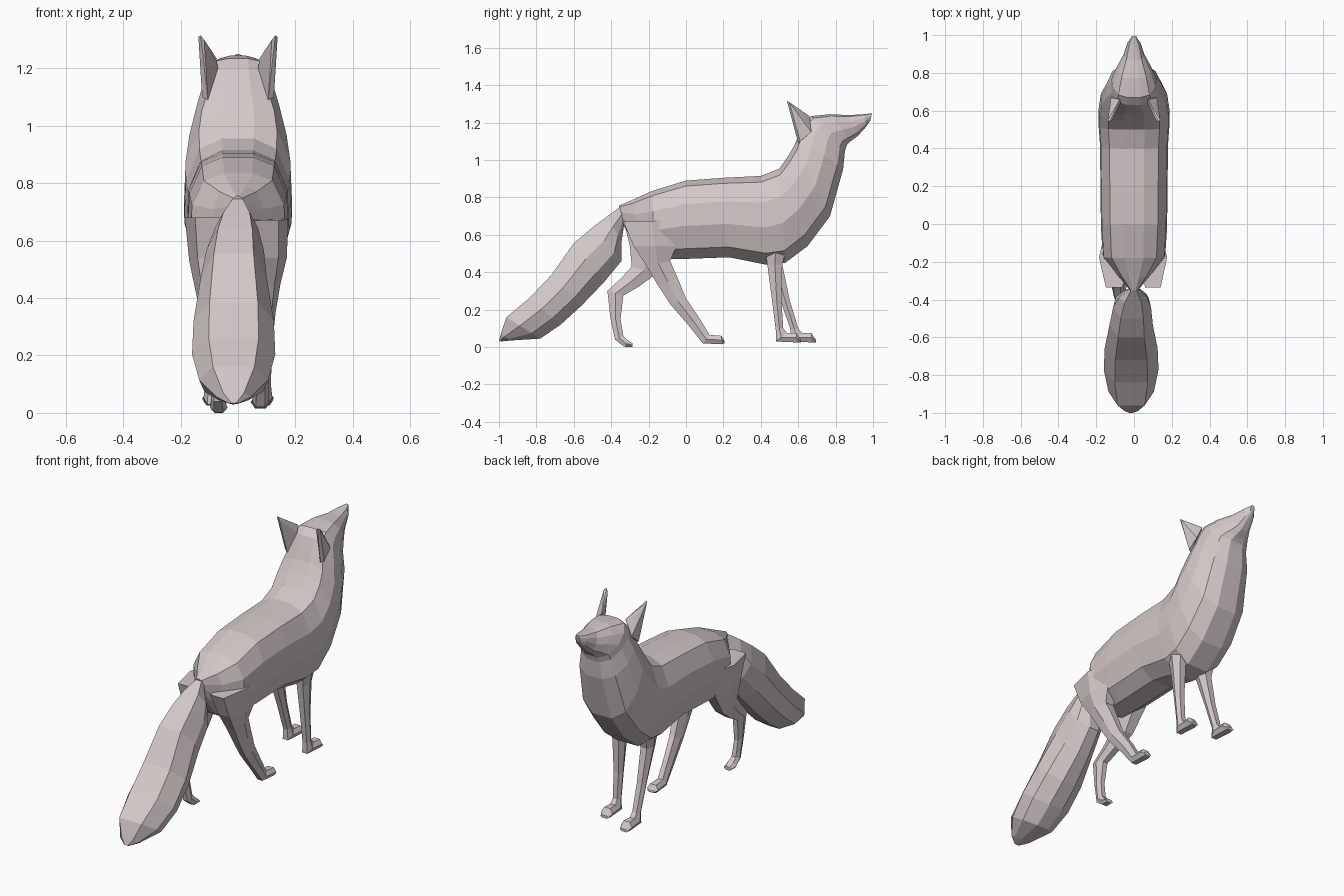
import bpy, bmesh

fur = bpy.data.materials.new("pale_fur")
fur.diffuse_color = (0.66, 0.58, 0.58, 1)

# Half sections: (sideways 0..1, from first edge 0 to second edge 1)
TRUNK = [(0.3, 0), (0.72, 0.07), (0.97, 0.3), (1, 0.58), (0.78, 0.87), (0.35, 1)]
TAIL = [(0.6, 0), (1, 0.4), (0.85, 0.75), (0.3, 1)]
LEG = [(0.55, 0), (1, 0.5), (0.55, 1)]


def finish(name, bm):
    bmesh.ops.recalc_face_normals(bm, faces=bm.faces)
    me = bpy.data.meshes.new(name)
    bm.to_mesh(me)
    bm.free()
    me.materials.append(fur)
    ob = bpy.data.objects.new(name, me)
    bpy.context.collection.objects.link(ob)
    return ob


def loft(name, section, rings):
    """Each ring: (y, z) of one edge, (y, z) of the other edge, x centre, half width."""
    bm = bmesh.new()
    outline = section + [(-u, t) for u, t in reversed(section)]
    n = len(outline)
    loops = []
    for (ya, za), (yb, zb), x, w in rings:
        loops.append([bm.verts.new((x + u * w, ya + (yb - ya) * t, za + (zb - za) * t))
                      for u, t in outline])
    for a, b in zip(loops, loops[1:]):
        for i in range(n):
            j = (i + 1) % n
            bm.faces.new((a[i], a[j], b[j], b[i]))
    bm.faces.new(loops[0])
    bm.faces.new(loops[-1])
    return finish(name, bm)


# Trunk, neck and head in one skin, rump to nose
loft("body", TRUNK, [
    ((-0.36, 0.755), (-0.335, 0.65), 0, 0.02),
    ((-0.28, 0.79), (-0.25, 0.52), 0, 0.09),
    ((-0.18, 0.835), (-0.17, 0.47), 0, 0.165),
    ((0.00, 0.89), (-0.04, 0.47), 0, 0.175),
    ((0.20, 0.905), (0.23, 0.48), 0, 0.178),
    ((0.40, 0.915), (0.43, 0.44), 0, 0.18),
    ((0.50, 0.955), (0.53, 0.45), 0, 0.187),
    ((0.545, 1.02), (0.65, 0.54), 0, 0.188),
    ((0.58, 1.08), (0.77, 0.70), 0, 0.175),
    ((0.60, 1.13), (0.84, 0.95), 0, 0.147),
    ((0.63, 1.20), (0.85, 1.05), 0, 0.122),
    ((0.67, 1.235), (0.86, 1.08), 0, 0.115),
    ((0.77, 1.245), (0.88, 1.10), 0, 0.09),
    ((0.87, 1.24), (0.92, 1.13), 0, 0.055),
    ((0.95, 1.245), (0.965, 1.18), 0, 0.035),
    ((0.995, 1.25), (0.985, 1.21), 0, 0.012),
])

# Bushy tail with a flat upper face
loft("tail", TAIL, [
    ((-0.345, 0.755), (-0.33, 0.66), 0, 0.02),
    ((-0.42, 0.70), (-0.345, 0.56), -0.005, 0.075),
    ((-0.50, 0.64), (-0.345, 0.46), -0.01, 0.10),
    ((-0.60, 0.555), (-0.44, 0.345), -0.015, 0.115),
    ((-0.72, 0.385), (-0.56, 0.22), -0.015, 0.14),
    ((-0.84, 0.26), (-0.67, 0.12), -0.015, 0.145),
    ((-0.96, 0.16), (-0.78, 0.045), -0.015, 0.12),
    ((-0.99, 0.07), (-0.94, 0.035), -0.015, 0.06),
    ((-1.00, 0.035), (-0.99, 0.03), -0.015, 0.015),
])

# Front legs, the left one reaching further forward
for name, x, knee, foot in (("front_leg_right", 0.09, 0.0, 0.0),
                            ("front_leg_left", -0.09, 0.045, 0.08)):
    loft(name, LEG, [
        ((0.42, 0.54), (0.54, 0.54), x, 0.055),
        ((0.435, 0.44), (0.515, 0.44), x, 0.036),
        ((0.46 + knee, 0.25), (0.51 + knee, 0.25), x, 0.028),
        ((0.48 + foot, 0.09), (0.52 + foot, 0.10), x, 0.025),
        ((0.48 + foot, 0.03), (0.54 + foot, 0.075), x, 0.03),
        ((0.59 + foot, 0.025), (0.59 + foot, 0.075), x, 0.035),
        ((0.615 + foot, 0.025), (0.615 + foot, 0.04), x, 0.025),
    ])

# Hind legs, one stepping forward and one pushing back
loft("hind_leg_right", LEG, [
    ((-0.335, 0.67), (-0.02, 0.68), 0.10, 0.075),
    ((-0.28, 0.54), (-0.05, 0.54), 0.105, 0.065),
    ((-0.215, 0.44), (-0.085, 0.46), 0.10, 0.048),
    ((-0.15, 0.33), (-0.045, 0.37), 0.095, 0.036),
    ((-0.085, 0.23), (0.00, 0.26), 0.09, 0.03),
    ((0.01, 0.12), (0.075, 0.15), 0.08, 0.026),
    ((0.09, 0.02), (0.125, 0.065), 0.078, 0.028),
    ((0.19, 0.015), (0.19, 0.06), 0.078, 0.034),
    ((0.205, 0.02), (0.205, 0.035), 0.078, 0.025),
])
loft("hind_leg_left", LEG, [
    ((-0.335, 0.68), (-0.02, 0.68), -0.105, 0.08),
    ((-0.30, 0.54), (-0.07, 0.52), -0.105, 0.065),
    ((-0.29, 0.43), (-0.16, 0.39), -0.10, 0.045),
    ((-0.35, 0.365), (-0.25, 0.325), -0.09, 0.034),
    ((-0.42, 0.30), (-0.335, 0.275), -0.08, 0.028),
    ((-0.405, 0.16), (-0.35, 0.15), -0.075, 0.022),
    ((-0.38, 0.04), (-0.335, 0.06), -0.07, 0.024),
    ((-0.33, 0.002), (-0.31, 0.035), -0.067, 0.03),
    ((-0.285, 0.0), (-0.285, 0.02), -0.067, 0.025),
])

# Swept back pointed ears
EAR = [(0.13, 0.54, 1.315), (0.118, 0.545, 1.30), (0.138, 0.552, 1.31),
       (0.105, 0.60, 1.09), (0.125, 0.61, 1.10), (0.122, 0.67, 1.15),
       (0.075, 0.66, 1.235), (0.07, 0.64, 1.20), (0.11, 0.62, 1.25)]
for name, side in (("ear_right", 1), ("ear_left", -1)):
    bm = bmesh.new()
    for x, y, z in EAR:
        bm.verts.new((side * x, y, z))
    bmesh.ops.convex_hull(bm, input=bm.verts)
    finish(name, bm)
